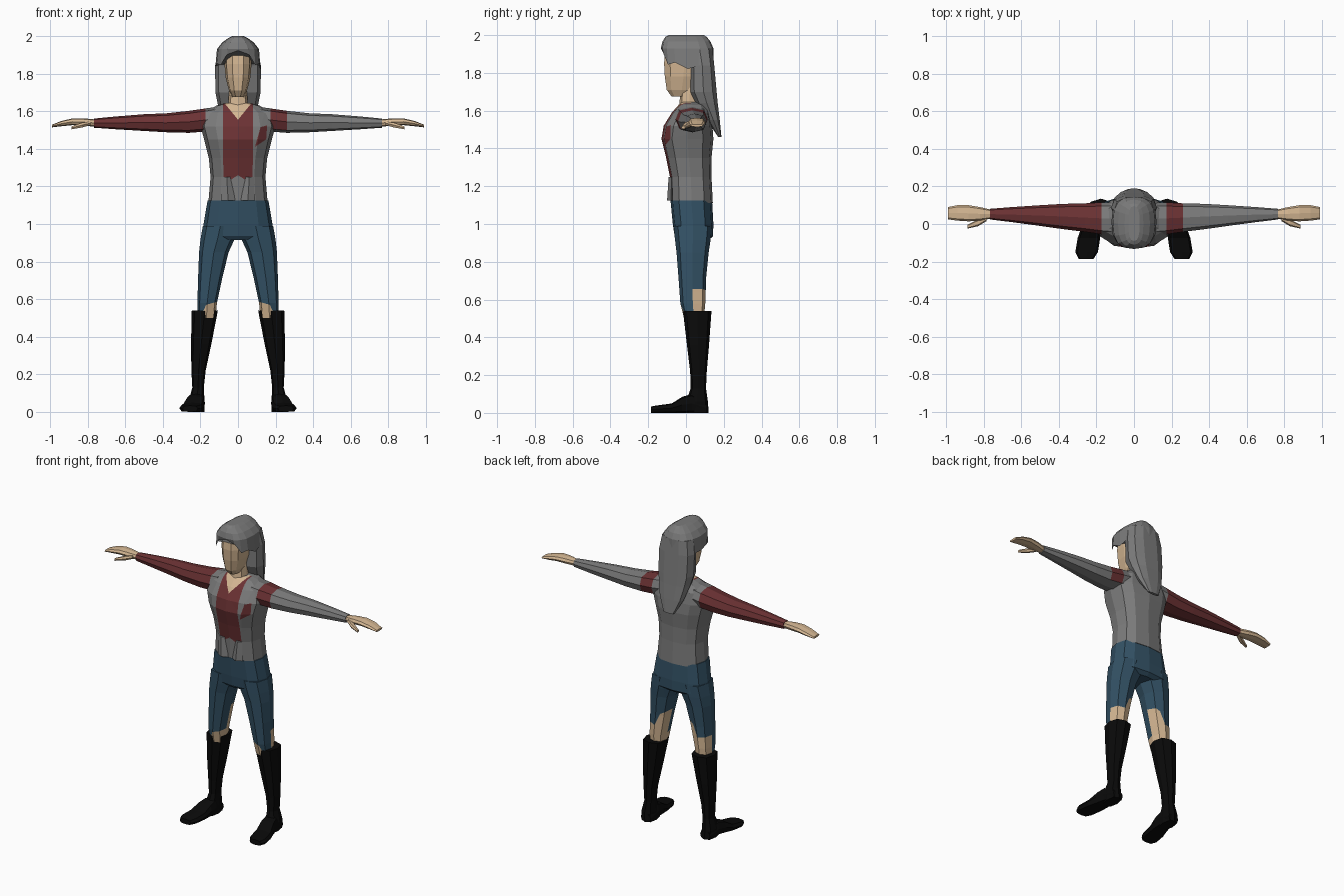
import bpy, bmesh, math

if "Cube" in bpy.data.objects:
    bpy.data.objects.remove(bpy.data.objects["Cube"])

GREY, RED, SKIN, BLUE, BLACK = range(5)
MATS = []
for name, col in (("grey", (0.2, 0.2, 0.2)), ("dark red", (0.15, 0.032, 0.034)),
                  ("skin", (0.66, 0.47, 0.29)), ("denim blue", (0.033, 0.083, 0.13)),
                  ("black", (0.003, 0.003, 0.003))):
    m = bpy.data.materials.new(name)
    m.diffuse_color = (*col, 1)
    m.use_nodes = True
    m.node_tree.nodes["Principled BSDF"].inputs["Base Color"].default_value = m.diffuse_color
    MATS.append(m)

# axis of the loft -> how (t, a, b) becomes (x, y, z)
AXES = {"z": lambda t, a, b: (a, b, t),
        "x": lambda t, a, b: (t, a, b),
        "y": lambda t, a, b: (a, t, b)}


def power(v, p):
    return math.copysign(abs(v) ** p, v)


def loft(name, rings, mat, axis="z", n=8, p=0.75, side=1, rule=None, tweak=None):
    """Skin rounded-box rings (t, a0, a1, b0, b1); side=-1 mirrors in x."""
    bm = bmesh.new()
    rows = []
    for i, (t, a0, a1, b0, b1) in enumerate(rings):
        row = []
        for k in range(n):
            ang = 2 * math.pi * k / n
            a = (a0 + a1) / 2 + (a1 - a0) / 2 * power(math.cos(ang), p)
            b = (b0 + b1) / 2 + (b1 - b0) / 2 * power(math.sin(ang), p)
            x, y, z = AXES[axis](t, a, b)
            if tweak:
                z = tweak(i, k, x, y, z)
            row.append(bm.verts.new((x * side, y, z)))
        rows.append(row)
    for r, q in zip(rows, rows[1:]):
        for k in range(n):
            j = (k + 1) % n
            bm.faces.new((r[k], r[j], q[j], q[k]))
    bm.faces.new(rows[0])
    bm.faces.new(rows[-1])
    bmesh.ops.recalc_face_normals(bm, faces=bm.faces)
    for f in bm.faces:
        f.material_index = rule(f) if rule else mat
    me = bpy.data.meshes.new(name)
    bm.to_mesh(me)
    bm.free()
    for m in MATS:
        me.materials.append(m)
    ob = bpy.data.objects.new(name, me)
    bpy.context.collection.objects.link(ob)
    return ob


def paint(ob, poly, mat, facing):
    """Cut a convex x-z outline into the faces facing -y or +y and colour it."""
    bm = bmesh.new()
    bm.from_mesh(ob.data)
    pairs = list(zip(poly, poly[1:] + poly[:1]))
    for (x0, z0), (x1, z1) in pairs:
        bm.normal_update()
        fs = [f for f in bm.faces if f.normal.y * facing > 0.01]
        geom = fs + list({e for f in fs for e in f.edges}) + list({v for f in fs for v in f.verts})
        bmesh.ops.bisect_plane(bm, geom=geom, dist=1e-5, plane_co=(x0, 0, z0),
                               plane_no=(z1 - z0, 0, x0 - x1))
    bm.normal_update()
    for f in bm.faces:
        c = f.calc_center_median()
        d = [(x1 - x0) * (c.z - z0) - (z1 - z0) * (c.x - x0) for (x0, z0), (x1, z1) in pairs]
        if f.normal.y * facing > 0.01 and (min(d) > 0 or max(d) < 0):
            f.material_index = mat
    bm.to_mesh(ob.data)
    bm.free()


def sym(rows):
    """Rings given as (z, half width, front y, back y)."""
    return [(z, -w, w, y0, y1) for z, w, y0, y1 in rows]


# jacket body with shirt panel, neckline and chest patch
jacket = loft("jacket", sym([
    (1.11, .158, -.08, .142), (1.25, .146, -.085, .135), (1.35, .155, -.105, .135),
    (1.45, .18, -.13, .145), (1.52, .2, -.118, .14), (1.59, .182, -.075, .125),
    (1.63, .115, -.04, .11), (1.645, .06, -.025, .08)]), GREY, n=12)
for s in (1, -1):
    paint(jacket, [(0, 1.26), (s * .078, 1.21), (s * .08, 1.66), (0, 1.66)], RED, -1)
paint(jacket, [(0, 1.555), (.078, 1.65), (-.078, 1.65)], SKIN, -1)
paint(jacket, [(.12, 1.515), (.155, 1.525), (.15, 1.45), (.09, 1.41)], RED, -1)

# neck and head
loft("neck", sym([(1.57, .07, -.05, .08), (1.64, .052, -.035, .07),
                  (1.74, .045, -.025, .07)]), SKIN)
loft("head", sym([(1.675, .03, -.078, .03), (1.71, .048, -.105, .06), (1.78, .066, -.116, .09),
                  (1.85, .072, -.12, .1), (1.93, .068, -.113, .1)]), SKIN, n=10)


# hair: cap with jagged fringe, and long back hair
def fringe(i, k, x, y, z):
    if i:
        return z
    return max(1.83, 1.935 - .85 * abs(x)) + (.016 if k % 2 else -.012) if y < .01 else 1.84


loft("hair_cap", sym([(1.86, .12, -.127, .147), (1.93, .112, -.133, .145), (1.965, .085, -.125, .13),
                      (1.99, .05, -.11, .11), (2.0, .03, -.09, .095)]), GREY, n=16, tweak=fringe)
loft("back_hair", sym([(1.93, .105, .0, .143), (1.84, .122, .02, .152), (1.70, .12, .02, .165),
                       (1.64, .108, .05, .17), (1.55, .085, .11, .18),
                       (1.46, .04, .17, .188)]), GREY, n=10)

# hips
loft("hips", sym([(1.125, .162, -.082, .138), (1.0, .183, -.07, .145), (.935, .19, -.06, .143),
                  (.915, .12, -.045, .12)]), BLUE, n=12)

for s, tag in ((1, "left"), (-1, "right")):
    # trouser leg with torn knee backs
    leg = loft(tag + "_leg", [
        (.99, .0, .187, -.066, .138), (.915, .02, .2, -.058, .13), (.85, .05, .207, -.05, .12),
        (.72, .082, .212, -.04, .107), (.58, .112, .216, -.03, .102),
        (.5, .12, .215, -.01, .095)], BLUE, side=s)
    paint(leg, [(s * .08, .595), (s * .17, .57), (s * .2, .5), (s * .08, .5)], SKIN, -1)
    paint(leg, [(s * .08, .64), (s * .24, .66), (s * .24, .5), (s * .08, .5)], SKIN, 1)
    paint(leg, [(s * .06, .76), (s * .12, .73), (s * .16, .64), (s * .08, .635)], SKIN, 1)

    # tall boot: shaft and foot
    loft(tag + "_boot", [
        (0, .178, .255, -.01, .12), (.06, .178, .262, .0, .116), (.13, .182, .243, .025, .106),
        (.22, .172, .248, .022, .11), (.36, .142, .25, .005, .122),
        (.54, .107, .246, -.016, .135)], BLACK, side=s)
    loft(tag + "_foot", [
        (.11, .18, .252, 0, .05), (.03, .176, .265, 0, .1), (-.02, .176, .28, 0, .085),
        (-.075, .18, .3, 0, .05), (-.15, .192, .312, 0, .04), (-.185, .215, .295, 0, .034)],
        BLACK, axis="y", p=.6, side=s)

    # sleeve: one arm red, the other grey with a red shoulder
    def sleeve(f, s=s):
        x = abs(f.calc_center_median().x)
        if x < .17:
            return GREY
        if s < 0:
            return RED
        return RED if x < .26 and f.normal.z > -.6 else GREY

    loft(tag + "_sleeve", [
        (.12, -.06, .115, 1.5, 1.622), (.172, -.055, .115, 1.492, 1.615), (.26, -.042, .11, 1.485, 1.602),
        (.38, -.027, .107, 1.488, 1.589), (.5, -.01, .1, 1.495, 1.584),
        (.65, .01, .09, 1.504, 1.572), (.765, .024, .081, 1.512, 1.561)],
        GREY, axis="x", side=s, rule=sleeve)

    # hand and thumb
    loft(tag + "_hand", [
        (.755, .03, .075, 1.518, 1.556), (.82, .018, .09, 1.522, 1.562), (.88, .014, .1, 1.526, 1.562),
        (.94, .018, .1, 1.52, 1.548), (.99, .025, .09, 1.514, 1.528)], SKIN, axis="x", side=s)
    loft(tag + "_thumb", [
        (.785, .015, .05, 1.525, 1.548), (.83, -.012, .025, 1.512, 1.54),
        (.885, -.024, -.004, 1.503, 1.52)], SKIN, axis="x", n=6, side=s)

    # jacket front flap
    loft(tag + "_jacket_flap", [
        (1.125, .015, .09, -.1, -.06), (1.25, .035, .085, -.092, -.06)], GREY, n=4, p=1, side=s)
